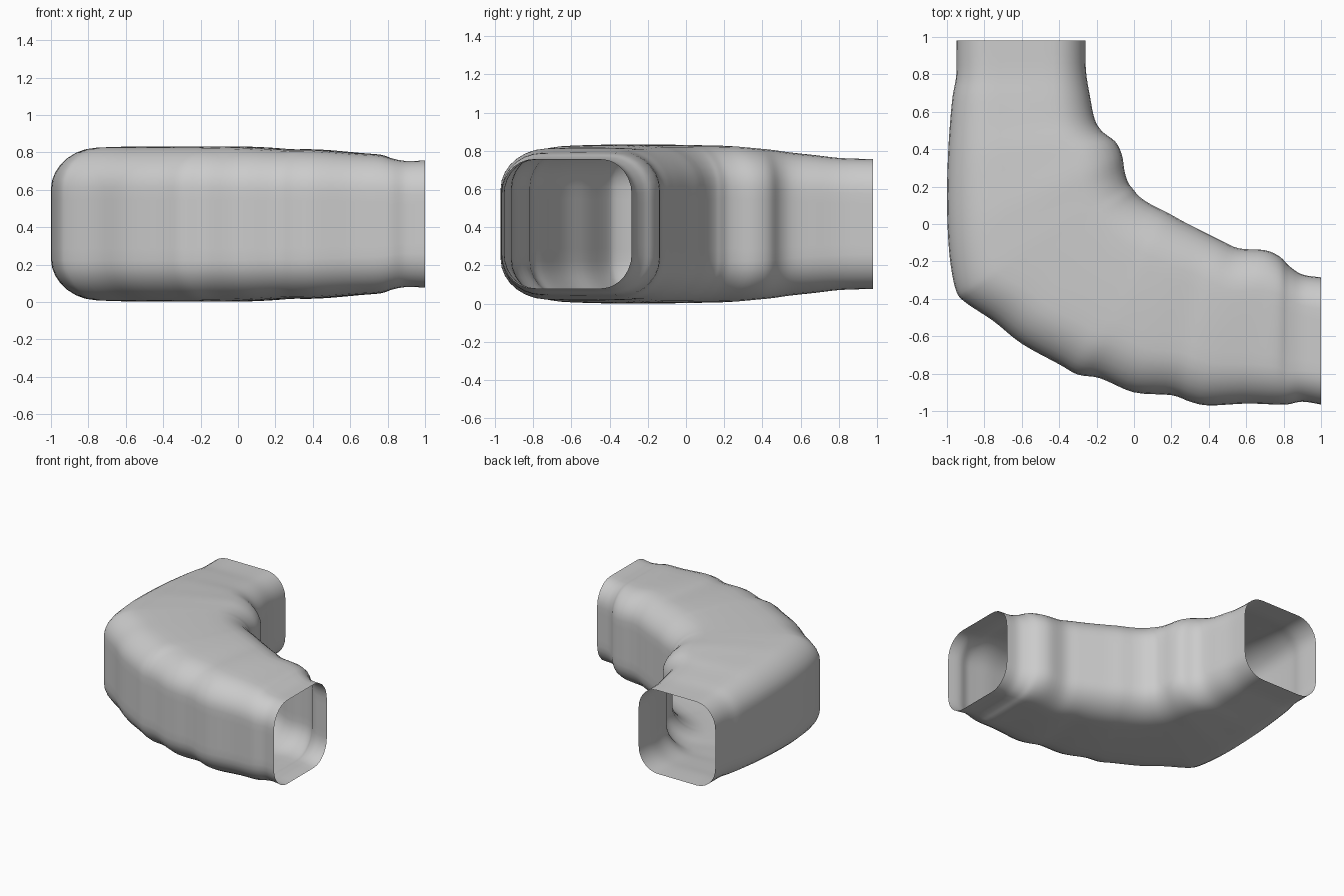
import bpy, bmesh, math
from mathutils import Vector

default_cube = bpy.data.objects.get("Cube")
if default_cube:
    bpy.data.objects.remove(default_cube, do_unlink=True)

MID_HEIGHT = 0.417      # height of the duct axis
END_HALF = 0.34         # half height at the open collars
FULL_HALF = 0.415       # half height at the bulging elbow
STEPS = 4               # rings between two stations
CORNER_STEPS = 7        # segments in each rounded corner
SIDE_STEPS = 6          # segments along each flat side

# Stations along the bend: outer wall x, y, inner wall x, y, half height
stations = [
    (-.95, .98, -.26, .98, .34), (-.95, .8, -.257, .82, .345),
    (-.97, .68, -.235, .68, .36), (-.985, .52, -.21, .56, .375),
    (-.995, .35, -.17, .495, .39), (-1, .15, -.1, .44, .4),
    (-.995, -.05, -.065, .37, .41), (-.98, -.22, -.05, .28, .413),
    (-.95, -.36, -.03, .22, .415), (-.9, -.42, 0, .18, .415),
    (-.75, -.52, .02, .155, .415), (-.6, -.64, .05, .13, .415),
    (-.4, -.75, .09, .105, .415), (-.3, -.805, .13, .085, .415),
    (-.18, -.825, .18, .06, .415), (0, -.9, .27, .01, .41),
    (.2, -.915, .37, -.04, .4), (.3, -.95, .46, -.085, .4),
    (.4, -.97, .56, -.13, .395), (.6, -.96, .7, -.14, .38),
    (.75, -.965, .78, -.175, .37), (.82, -.965, .83, -.225, .35),
    (.9, -.95, .9, -.27, .337), (1, -.965, 1, -.285, .34),
]


def blend(a, b, c, d, t):
    """Catmull-Rom blend of one value between b and c."""
    return b + 0.5 * t * (c - a + t * (2 * a - 5 * b + 4 * c - d
                                       + t * (3 * (b - c) + d - a)))


def smooth_stations(rows):
    """Fill in rings between the stations."""
    padded = [rows[0]] + rows + [rows[-1]]
    result = []
    for i in range(len(rows) - 1):
        for step in range(STEPS):
            result.append([blend(*values, step / STEPS)
                           for values in zip(*padded[i:i + 4])])
    result.append(list(rows[-1]))
    return result


def rounded_section(half_width, half_height, radius_u, radius_v):
    """Closed rounded rectangle, centred on the origin."""
    corners = []
    for quarter, (su, sv) in enumerate([(1, 1), (-1, 1), (-1, -1), (1, -1)]):
        for step in range(CORNER_STEPS + 1):
            angle = math.pi / 2 * (quarter + step / CORNER_STEPS)
            corners.append(Vector((
                su * (half_width - radius_u) + radius_u * math.cos(angle),
                sv * (half_height - radius_v) + radius_v * math.sin(angle))))
    points = []
    for i, point in enumerate(corners):
        points.append(point)
        if i % (CORNER_STEPS + 1) == CORNER_STEPS:
            following = corners[(i + 1) % len(corners)]
            points += [point.lerp(following, s / SIDE_STEPS)
                       for s in range(1, SIDE_STEPS)]
    return points


def build_duct(name, material):
    """Loft an open-ended sheet through all the sections."""
    bm = bmesh.new()
    rings = []
    for ox, oy, ix, iy, half_height in smooth_stations(stations):
        outer, inner = Vector((ox, oy)), Vector((ix, iy))
        centre, across = (outer + inner) / 2, (outer - inner) / 2
        half_width = across.length
        direction = across.normalized()
        bulge = (half_height - END_HALF) / (FULL_HALF - END_HALF)
        section = rounded_section(half_width, half_height,
                                  0.17 + 0.08 * bulge, 0.18 + 0.03 * bulge)
        ring = []
        for u, v in section:
            # The top and bottom are slightly crowned at the elbow
            crown = 1 - 0.05 * max(bulge, 0) * (u / half_width) ** 2
            spot = centre + direction * u
            ring.append(bm.verts.new((spot.x, spot.y, MID_HEIGHT + v * crown)))
        rings.append(ring)
    for first, second in zip(rings, rings[1:]):
        for i in range(len(first)):
            j = (i + 1) % len(first)
            bm.faces.new((first[i], first[j], second[j], second[i]))
    bmesh.ops.recalc_face_normals(bm, faces=bm.faces)
    mesh = bpy.data.meshes.new(name)
    bm.to_mesh(mesh)
    bm.free()
    mesh.materials.append(material)
    duct = bpy.data.objects.new(name, mesh)
    bpy.context.collection.objects.link(duct)
    return duct


# Plain grey skin
grey = bpy.data.materials.new("light_grey")
grey.use_nodes = True
colour = (0.6, 0.6, 0.6, 1)
grey.diffuse_color = colour
grey.node_tree.nodes["Principled BSDF"].inputs["Base Color"].default_value = colour

# Curved duct, open at both ends
elbow = build_duct("elbow_duct", grey)
bpy.context.view_layer.objects.active = elbow
elbow.select_set(True)
bpy.ops.object.shade_smooth_by_angle(angle=math.radians(50))
